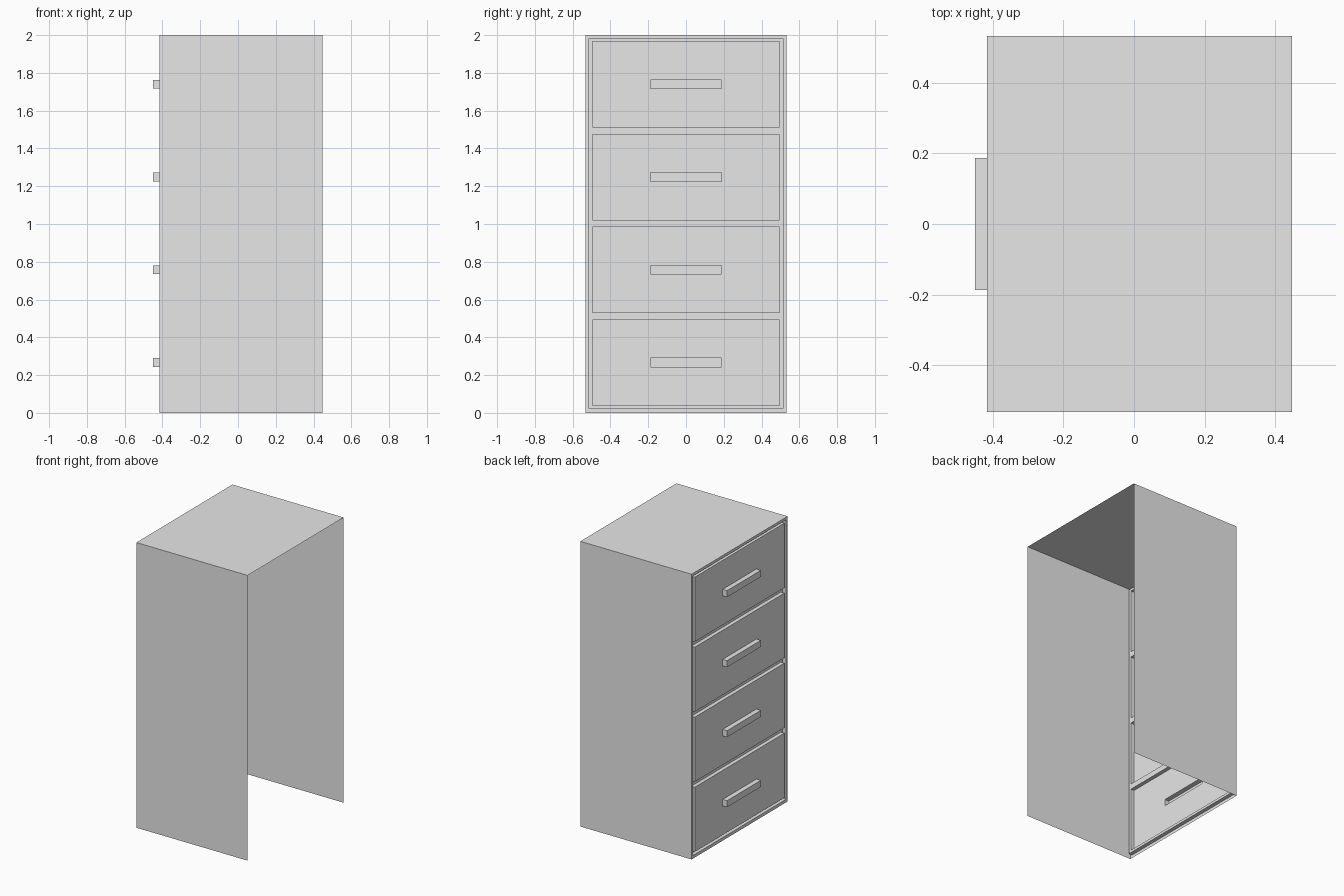
import bpy
import bmesh

if "Cube" in bpy.data.objects:
    bpy.data.objects.remove(bpy.data.objects["Cube"], do_unlink=True)

# Overall sizes
BACK, FRONT, HANDLE_TIP = 0.447, -0.416, -0.45
PANEL = FRONT + 0.027
HALF_W, HEIGHT = 0.532, 2.0

grey = bpy.data.materials.new("light grey")
grey.use_nodes = True
grey.diffuse_color = (0.8, 0.8, 0.8, 1)
grey.node_tree.nodes["Principled BSDF"].inputs["Base Color"].default_value = (0.8, 0.8, 0.8, 1)


def loop(half_w, z0, z1, x):
    """Corners of an upright rectangle at depth x."""
    return [(x, -half_w, z0), (x, half_w, z0), (x, half_w, z1), (x, -half_w, z1)]


def sheet(name, loops, cap=False):
    """Join successive rectangles with quads, optionally closing the last one."""
    bm = bmesh.new()
    rows = [[bm.verts.new(c) for c in corners] for corners in loops]
    for a, b in zip(rows, rows[1:]):
        for i in range(4):
            j = (i + 1) % 4
            bm.faces.new((b[i], b[j], a[j], a[i]))
    if cap:
        bm.faces.new(rows[-1][::-1])
    return finish(name, bm)


def finish(name, bm):
    mesh = bpy.data.meshes.new(name)
    bm.to_mesh(mesh)
    bm.free()
    mesh.materials.append(grey)
    obj = bpy.data.objects.new(name, mesh)
    bpy.context.collection.objects.link(obj)
    return obj


# Thin shell: two sides and a top, open behind and below
bm = bmesh.new()
profile = [(-HALF_W, 0), (-HALF_W, HEIGHT), (HALF_W, HEIGHT), (HALF_W, 0)]
near = [bm.verts.new((FRONT, y, z)) for y, z in profile]
far = [bm.verts.new((BACK, y, z)) for y, z in profile]
for i in range(3):
    bm.faces.new((near[i], far[i], far[i + 1], near[i + 1]))
finish("cabinet_shell", bm)

# Narrow rim that steps back to the recessed panel
RIM_W, RIM_LOW, RIM_HIGH = 0.516, 0.022, 1.982
sheet("front_rim", [
    loop(HALF_W, 0, HEIGHT, FRONT),
    loop(RIM_W, RIM_LOW, RIM_HIGH, FRONT),
    loop(RIM_W, RIM_LOW, RIM_HIGH, PANEL),
])

# Drawers raised from the panel, each with a hollow bar handle
DRAWER_W, DRAWER_H = 0.496, 0.453
HANDLE_W, HANDLE_H = 0.187, 0.046
centres = [0.2665 + 0.491 * i for i in range(4)]
spans = [(c - DRAWER_H / 2, c + DRAWER_H / 2) for c in centres]
for n, (c, (z0, z1)) in enumerate(zip(centres, spans), 1):
    h0, h1 = c - HANDLE_H / 2, c + HANDLE_H / 2
    sheet(f"drawer_{n}", [
        loop(DRAWER_W, z0, z1, PANEL),
        loop(DRAWER_W, z0, z1, FRONT),
        loop(HANDLE_W, h0, h1, FRONT),
    ])
    sheet(f"handle_{n}", [
        loop(HANDLE_W, h0, h1, FRONT),
        loop(HANDLE_W, h0, h1, HANDLE_TIP),
    ], cap=True)

# Recessed panel strips between and beside the drawers
bm = bmesh.new()


def strip(y0, y1, z0, z1):
    corners = [(y0, z0), (y0, z1), (y1, z1), (y1, z0)]
    bm.faces.new([bm.verts.new((PANEL, y, z)) for y, z in corners])


edges = [RIM_LOW] + [z for span in spans for z in span] + [RIM_HIGH]
for z0, z1 in zip(edges[::2], edges[1::2]):
    strip(-RIM_W, RIM_W, z0, z1)
for z0, z1 in spans:
    strip(-RIM_W, -DRAWER_W, z0, z1)
    strip(DRAWER_W, RIM_W, z0, z1)
finish("recessed_panel", bm)
